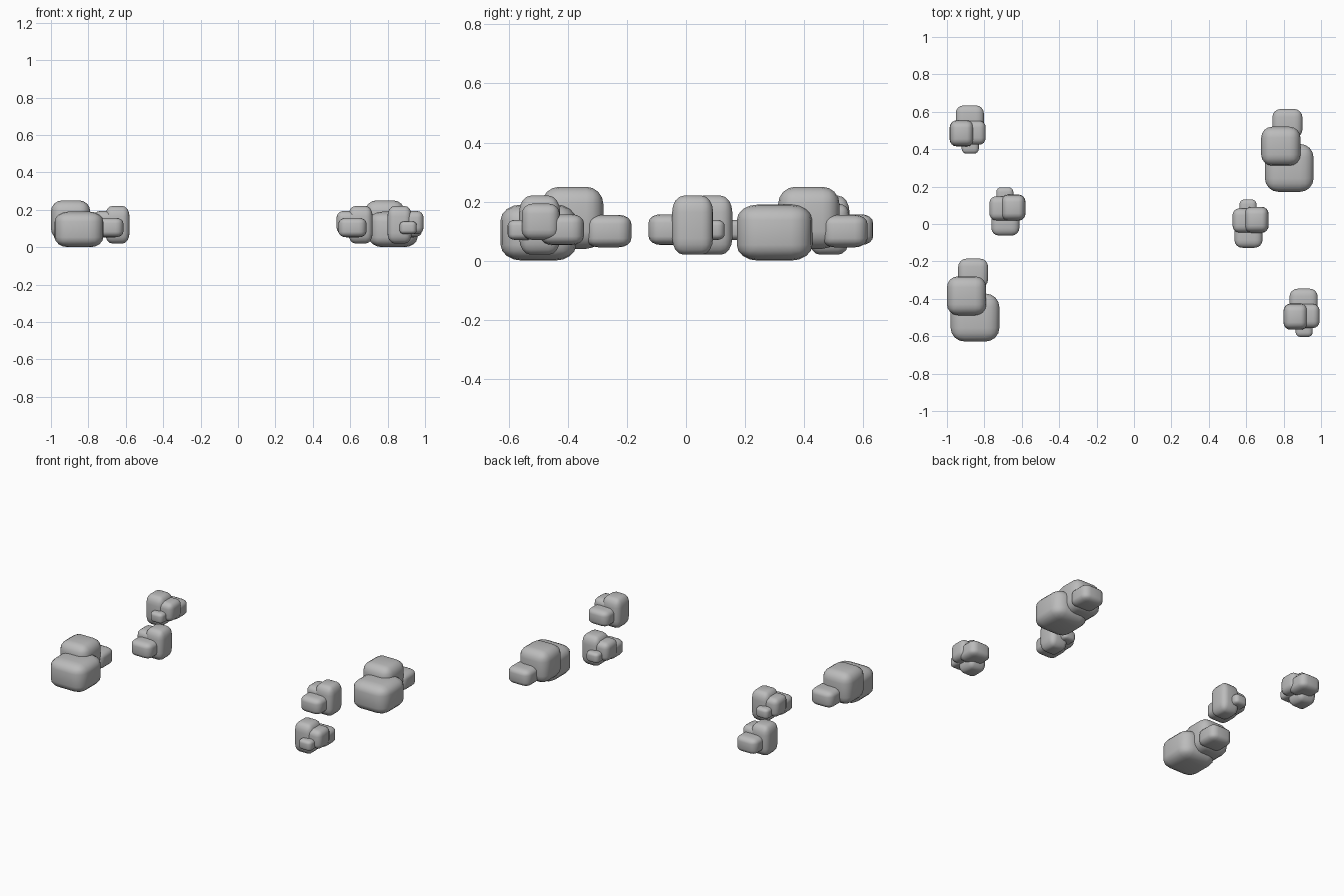
import bpy
import bmesh
from mathutils import Vector

cube = bpy.data.objects.get("Cube")
if cube:
    bpy.data.objects.remove(cube, do_unlink=True)

# One stone grey
stone = bpy.data.materials.new("stone_grey")
stone.use_nodes = True
GREY = (0.5, 0.5, 0.5, 1)
stone.diffuse_color = GREY
bsdf = stone.node_tree.nodes["Principled BSDF"]
bsdf.inputs["Base Color"].default_value = GREY
bsdf.inputs["Roughness"].default_value = 0.9


def boulder(name, low, high):
    """Smooth rounded block filling the box between two corners."""
    low, high = Vector(low), Vector(high)
    bm = bmesh.new()
    bmesh.ops.create_cube(bm, size=1)
    bmesh.ops.bevel(bm, geom=bm.edges[:], offset=0.28, segments=4,
                    profile=0.5, affect='EDGES')
    bmesh.ops.scale(bm, vec=high - low, verts=bm.verts)
    for face in bm.faces:
        face.smooth = True
    mesh = bpy.data.meshes.new(name)
    bm.to_mesh(mesh)
    bm.free()
    mesh.materials.append(stone)
    obj = bpy.data.objects.new(name, mesh)
    obj.location = (low + high) / 2
    bpy.context.collection.objects.link(obj)


def cluster(name, stones, shift, turn=1):
    """Place a group of stones; turn=-1 rotates it half a turn."""
    offset = Vector((*shift, 0))
    for part, (low, high) in stones.items():
        a = Vector((low[0] * turn, low[1] * turn, low[2])) + offset
        b = Vector((high[0] * turn, high[1] * turn, high[2])) + offset
        boulder(f"{name}_{part}", map(min, a, b), map(max, a, b))


# Large group: wide front boulder, taller middle one, small rear one
large = {
    "front_boulder": ((0.70, 0.172, 0.0), (0.96, 0.428, 0.19)),
    "middle_boulder": ((0.68, 0.312, 0.04), (0.89, 0.52, 0.25)),
    "rear_stone": ((0.74, 0.46, 0.045), (0.90, 0.615, 0.155)),
}

# Small group: upright stone with three low ones around it
small = {
    "upright_stone": ((0.59, -0.047, 0.02), (0.72, 0.092, 0.22)),
    "front_stone": ((0.537, -0.127, 0.053), (0.687, 0.02, 0.157)),
    "side_stone": ((0.527, -0.045, 0.07), (0.65, 0.083, 0.193)),
    "rear_pebble": ((0.564, 0.04, 0.07), (0.655, 0.131, 0.138)),
}

cluster("left_large", large, (0, 0))
cluster("right_large", large, (-1.68, -0.80))
cluster("left_small", small, (0, 0))
cluster("right_small", small, (-1.30, 0.065))
cluster("rear_right_small", small, (-0.266, 0.507), -1)
cluster("front_left_small", small, (1.519, -0.473), -1)
